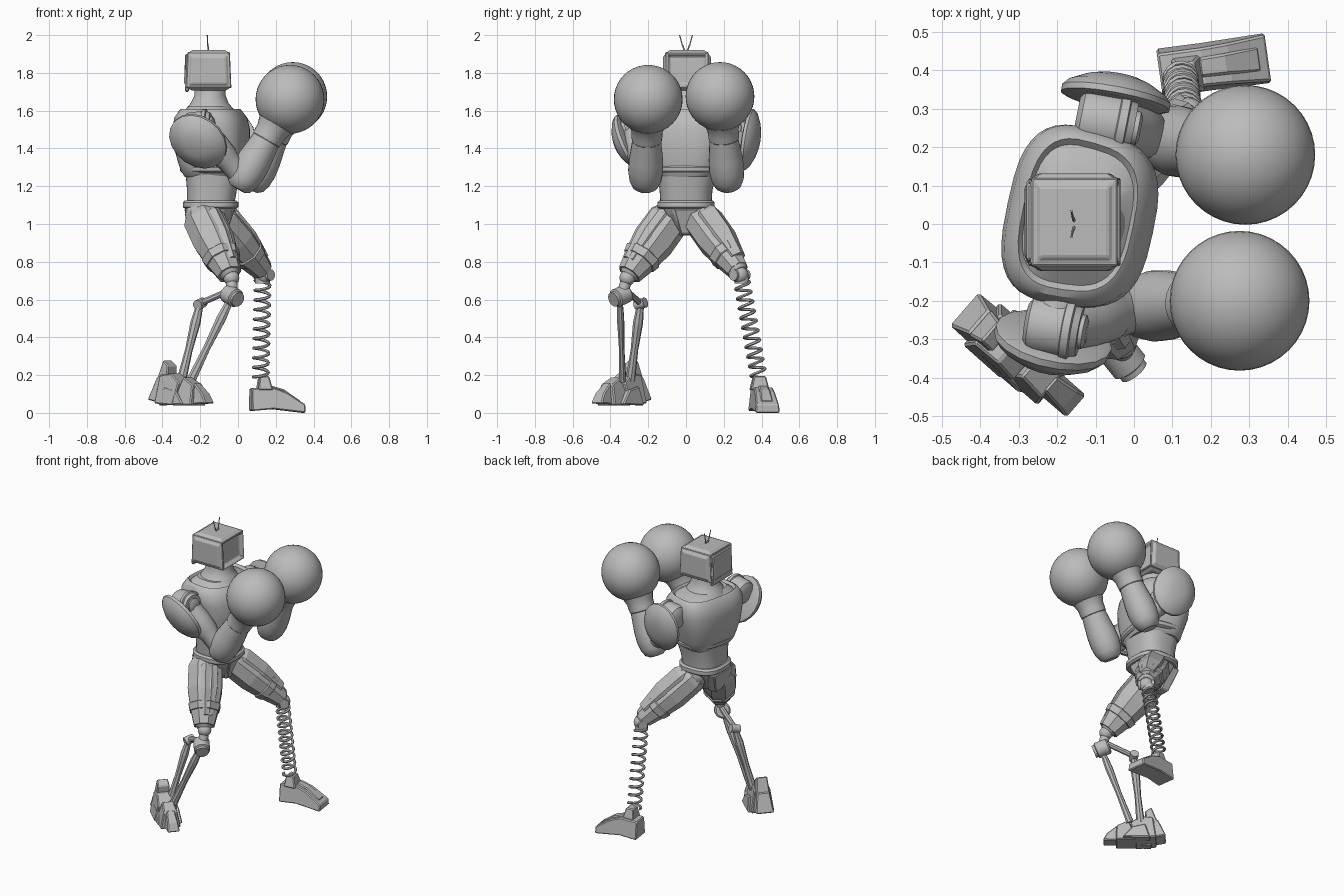
import bpy, bmesh, math
from mathutils import Vector, Matrix

default_cube = bpy.data.objects.get("Cube")
if default_cube:
    bpy.data.objects.remove(default_cube, do_unlink=True)

# One plain grey for every part
GREY = (.5, .5, .5, 1)
metal = bpy.data.materials.new("plain_grey")
metal.use_nodes = True
metal.diffuse_color = GREY
metal.node_tree.nodes["Principled BSDF"].inputs["Base Color"].default_value = GREY


def finish(name, bm, smooth=True, panel=0, bevel=0):
    """Turn a bmesh into a named object, with optional sunken panels and bevel."""
    if panel:
        sides = [f for f in bm.faces if len(f.verts) == 4]
        bmesh.ops.inset_individual(bm, faces=sides, thickness=panel, depth=-panel / 2)
    bmesh.ops.recalc_face_normals(bm, faces=bm.faces)
    mesh = bpy.data.meshes.new(name)
    bm.to_mesh(mesh)
    bm.free()
    mesh.materials.append(metal)
    obj = bpy.data.objects.new(name, mesh)
    bpy.context.collection.objects.link(obj)
    if bevel:
        mod = obj.modifiers.new("edge_bevel", "BEVEL")
        mod.width, mod.segments = bevel, 1
    if smooth:
        bpy.ops.object.select_all(action="DESELECT")
        obj.select_set(True)
        bpy.context.view_layer.objects.active = obj
        bpy.ops.object.shade_smooth_by_angle(angle=math.radians(32))


def skin(name, loops, **options):
    """Skin a stack of equal point loops and cap both ends."""
    bm = bmesh.new()
    rows = [[bm.verts.new(p) for p in loop] for loop in loops]
    count = len(rows[0])
    for low, high in zip(rows, rows[1:]):
        for i in range(count):
            j = (i + 1) % count
            bm.faces.new((low[i], low[j], high[j], high[i]))
    bm.faces.new(rows[0][::-1])
    bm.faces.new(rows[-1])
    finish(name, bm, **options)


def limb(name, start, end, profile, sides=24, squash=1, roll=0, **options):
    """Turn a (fraction, radius) profile around the line from start to end."""
    start, end = Vector(start), Vector(end)
    axis = end - start
    turn = axis.to_track_quat("Z", "Y").to_matrix() @ Matrix.Rotation(roll, 3, "Z")
    loops = []
    for t, r in profile:
        ring = []
        for i in range(sides):
            a = math.tau * (i + .5) / sides
            ring.append(start + axis * t + turn @ Vector((r * squash * math.cos(a), r * math.sin(a), 0)))
        loops.append(ring)
    skin(name, loops, **options)


def rod(name, start, end, radius, sides=16):
    limb(name, start, end, [(0, radius), (1, radius)], sides)


def loft(name, sections, yaw=0, power=2.6, taper=0, sides=40, **options):
    """Stack rounded-box sections given as (z, x, y, half depth, half width)."""
    turn, loops = Matrix.Rotation(yaw, 3, "Z"), []
    for z, x, y, rx, ry in sections:
        ring = []
        for i in range(sides):
            a = math.tau * i / sides
            c, s = math.cos(a), math.sin(a)
            px = math.copysign(abs(c) ** (2 / power), c)
            py = math.copysign(abs(s) ** (2 / power), s) * (1 - taper * px)
            ring.append(turn @ Vector((px * rx, py * ry, 0)) + Vector((x, y, z)))
        loops.append(ring)
    skin(name, loops, **options)


def prism(name, outline, low_half, high_half, origin, yaw, bevel=.006):
    """Extrude a side outline sideways, narrowing from its bottom to its top."""
    low, high = min(z for x, z in outline), max(z for x, z in outline)
    place = Matrix.Translation((*origin, 0)) @ Matrix.Rotation(yaw, 4, "Z")
    loops = []
    for side in (-1, 1):
        loops.append([place @ Vector((x, side * (low_half + (high_half - low_half) * (z - low) / (high - low)), z))
                      for x, z in outline])
    skin(name, loops, smooth=False, bevel=bevel)


def ball(name, center, radius, segments=24):
    bm = bmesh.new()
    bmesh.ops.create_uvsphere(bm, u_segments=segments, v_segments=segments // 2, radius=radius,
                              matrix=Matrix.Translation(center))
    finish(name, bm)


# Head: boxy screen with raised side panels, sunken screen and bent antennas
bm = bmesh.new()
bmesh.ops.create_cube(bm, size=1, matrix=Matrix.Translation((-.155, .005, 1.815)) @ Matrix.Diagonal((.24, .23, .19, 1)))
for v in bm.verts:
    if v.co.z > 1.8:
        v.co.x -= .008 * (1 if v.co.x > -.15 else -1)
bm.normal_update()
for face in list(bm.faces):
    front = face.normal.x > .5
    bmesh.ops.inset_individual(bm, faces=[face], thickness=.016)
    bmesh.ops.inset_individual(bm, faces=[face], thickness=.02, depth=-.02 if front else .012)
finish("head", bm, smooth=False, bevel=.004)
prism("head_back_flange", [(-.01, 1.7), (.01, 1.7), (.01, 1.9), (-.01, 1.9)], .11, .1, (-.27, .005), 0)
for label, side in (("left", 1), ("right", -1)):
    rod(label + "_antenna", (-.155, side * .005, 1.91), (-.16, side * .02, 1.95), .004, 6)
    rod(label + "_antenna_tip", (-.16, side * .02, 1.95), (-.163, side * .034, 2), .003, 6)

# Torso: flared neck, chest shell with a collar step, waist, belt and pelvis
loft("neck", [(1.57, -.15, .01, .14, .15), (1.61, -.15, .01, .125, .13), (1.64, -.15, .01, .1, .1),
              (1.68, -.148, .01, .083, .083), (1.73, -.148, .01, .08, .08)], power=2)
TILT = math.radians(-12)
loft("chest", [(1.25, -.13, .01, .145, .15), (1.28, -.13, .01, .162, .18), (1.32, -.133, .01, .173, .19),
               (1.4, -.137, .015, .19, .215), (1.5, -.14, .016, .193, .232), (1.56, -.143, .016, .182, .232),
               (1.6, -.145, .018, .155, .212), (1.61, -.145, .02, .145, .195), (1.595, -.145, .02, .135, .18),
               (1.625, -.15, .01, .1, .13)], yaw=TILT, power=3, taper=.05)
loft("chest_rim", [(1.27, -.13, .01, .16, .17), (1.28, -.13, .01, .17, .188), (1.3, -.13, .01, .172, .192),
                   (1.31, -.13, .01, .166, .185)], yaw=TILT)
loft("waist", [(1.1, -.145, 0, .125, .135), (1.18, -.138, 0, .132, .14), (1.3, -.13, .01, .15, .165)])
loft("belt", [(1.08, -.145, 0, .135, .14), (1.09, -.145, 0, .147, .152), (1.115, -.145, 0, .147, .152),
              (1.125, -.145, 0, .135, .14)])
loft("pelvis", [(.94, -.14, 0, .05, .035), (.99, -.145, 0, .09, .07), (1.05, -.145, 0, .12, .11),
                (1.09, -.145, 0, .13, .135)], sides=12, smooth=False, panel=.006)
prism("groin_plate", [(.0, .94), (.03, .95), (.075, 1.08), (.03, 1.08)], .025, .065, (-.09, 0), 0)
prism("seat_plate", [(-.03, .94), (.03, .94), (.0, 1.08), (-.065, 1.08)], .035, .1, (-.22, 0), 0)

# Arms: shoulder drum, shield, upper arm, forearm, cuff and round glove
ARMS = (
    ("left", (-.15, .28, 1.51), (.0, .25, 1.51), (.09, .22, 1.24), (.29, .18, 1.675),
     (-.05, .315, 1.45), (.012, .07, -.01), -.3),
    ("right", (-.28, -.255, 1.51), (-.14, -.28, 1.525), (.03, -.215, 1.24), (.275, -.2, 1.66),
     (-.207, -.288, 1.445), (-.022, -.075, -.036), .75),
)
for label, back, front, elbow, glove, shield, outward, roll in ARMS:
    back, front, elbow, glove, shield, outward = map(Vector, (back, front, elbow, glove, shield, outward))
    middle = (back + front) / 2
    limb(label + "_shoulder", back, front,
         [(0, .05), (.08, .07), (.2, .078), (.7, .078), (.72, .085), (.86, .085), (.88, .074), (1, .065)])
    limb(label + "_shoulder_cap", front, front + (front - back) * .12, [(0, .045), (.6, .045), (1, .03)])
    rod(label + "_shoulder_axle", (-.14, .02, 1.5), middle, .065)
    rod(label + "_shield_mount", middle, shield + outward * .5, .045)
    limb(label + "_shield", shield, shield + outward,
         [(0, .145), (.08, .165), (.3, .165), (.55, .147), (.85, .1), (1, .06)],
         squash=.87, roll=roll, sides=18)
    limb(label + "_upper_arm", middle, elbow, [(0, .07), (.35, .076), (.6, .07), (.65, .062), (1, .06)])
    limb(label + "_forearm", elbow.lerp(glove, -.13), glove,
         [(0, .045), (.03, .068), (.1, .085), (.2, .093), (.32, .091), (.55, .076), (1, .07)])
    limb(label + "_glove_cuff", elbow, glove,
         [(.47, .072), (.49, .08), (.54, .082), (.6, .083), (.68, .096), (.9, .14)])
    ball(label + "_glove", glove, .182, 40)

# Thighs: faceted shells with sunken panels, a hip ball and a raised outer plate
LEGS = (
    ("left", (-.12, .06, 1.05), (.13, .275, .755), 1),
    ("right", (-.195, -.07, 1.05), (-.045, -.3, .735), 1.12),
)
for label, hip, knee, size in LEGS:
    hip, knee = Vector(hip), Vector(knee)
    ball(label + "_hip", hip, .085)
    limb(label + "_thigh", hip, knee,
         [(t, r * size) for t, r in ((0, .08), (.1, .1), (.45, .102), (.75, .083), (1, .06))],
         8, smooth=False, panel=.009)
    limb(label + "_thigh_band", hip, knee, [(.66, .085 * size), (.68, .095 * size), (.78, .086 * size), (.8, .07)],
         8, smooth=False)
    shift = Vector((.02, math.copysign(.02, hip.y), .025))
    limb(label + "_thigh_plate", hip + shift, knee + shift,
         [(.05, .06), (.15, .085), (.5, .083), (.88, .05)], 6, smooth=False, panel=.008)
    limb(label + "_knee_socket", hip, knee, [(.92, .06), (1, .055), (1.04, .04)], 12)

# Left shin: knee ball, coil spring and wedge foot
ball("left_knee", (.14, .285, .73), .045)
rod("left_knee_pin", (.1, .32, .73), (.175, .25, .73), .03)
top, bottom, turns, steps = Vector((.13, .295, .7)), Vector((.12, .385, .19)), 10, 14
curve = bpy.data.curves.new("spring_path", "CURVE")
curve.dimensions, curve.bevel_depth, curve.bevel_resolution = "3D", .0085, 1
spline = curve.splines.new("POLY")
spline.points.add(turns * steps)
lean = (bottom - top).to_track_quat("Z", "Y")
for i, point in enumerate(spline.points):
    a = math.tau * i / steps
    offset = lean @ Vector((math.cos(a), math.sin(a), 0)) * .04
    point.co = (*(top.lerp(bottom, i / (turns * steps)) + offset), 1)
helper = bpy.data.objects.new("spring_helper", curve)
bpy.context.collection.objects.link(helper)
bm = bmesh.new()
bm.from_mesh(helper.to_mesh())
helper.to_mesh_clear()
bpy.data.objects.remove(helper, do_unlink=True)
finish("left_shin_spring", bm)
rod("spring_top_seat", top + Vector((0, 0, .02)), top - Vector((0, 0, .015)), .04)
SPOT, AIM = (.21, .413), math.radians(8)
prism("left_foot", [(-.145, .01), (-.145, .13), (-.03, .135), (.04, .11), (.14, .045), (.14, .0), (-.03, .02)],
      .066, .05, SPOT, AIM)
prism("left_ankle", [(-.12, .12), (-.04, .12), (-.06, .195), (-.11, .195)], .05, .032, (.22, .4), AIM)
prism("left_foot_ridge", [(-.04, .1), (-.04, .145), (.03, .125), (.12, .062), (.11, .04)], .035, .025, SPOT, AIM)

# Right shin: knee drums joined to the foot by two struts
ball("right_knee", (-.035, -.31, .715), .042)
rod("right_knee_link", (-.035, -.31, .72), (-.03, -.34, .62), .03)
limb("right_knee_drum", (-.06, -.31, .635), (-.0, -.385, .6), [(0, .04), (.1, .05), (.8, .05), (.85, .04), (1, .04)])
rod("right_rear_link", (-.04, -.32, .65), (-.2, -.24, .58), .017, 8)
rod("right_rear_joint", (-.215, -.265, .57), (-.185, -.215, .585), .027)
strut = [(0, .018), (.25, .027), (.6, .02), (1, .026)]
limb("right_rear_strut", (-.2, -.24, .58), (-.3, -.295, .17), strut, 8, smooth=False)
limb("right_front_strut", (-.035, -.35, .61), (-.25, -.335, .17), strut, 8, squash=.75, smooth=False)

# Right foot: overlapping armour blocks from heel spur to toe
BLOCKS = (
    ("heel", .06, .04, [(-.19, .07), (-.09, .05), (-.08, .18), (-.14, .19)]),
    ("heel_spur", .045, .035, [(-.14, .17), (-.07, .15), (-.06, .25), (-.1, .28)]),
    ("ankle", .075, .05, [(-.13, .05), (.0, .04), (.03, .16), (-.03, .21), (-.11, .2)]),
    ("instep", .065, .035, [(-.01, .04), (.12, .04), (.115, .15), (.04, .19)]),
    ("toe", .04, .025, [(.08, .045), (.2, .05), (.175, .1), (.11, .16)]),
)
for part, low_half, high_half, outline in BLOCKS:
    prism("right_foot_" + part, outline, low_half, high_half, (-.3, -.345), math.radians(-41))
for side, spot in (("inner", (-.265, -.3)), ("outer", (-.335, -.37))):
    prism("right_foot_" + side + "_claw", [(-.09, .04), (.08, .045), (.02, .12), (-.06, .14)], .03, .02,
          spot, math.radians(-41))
